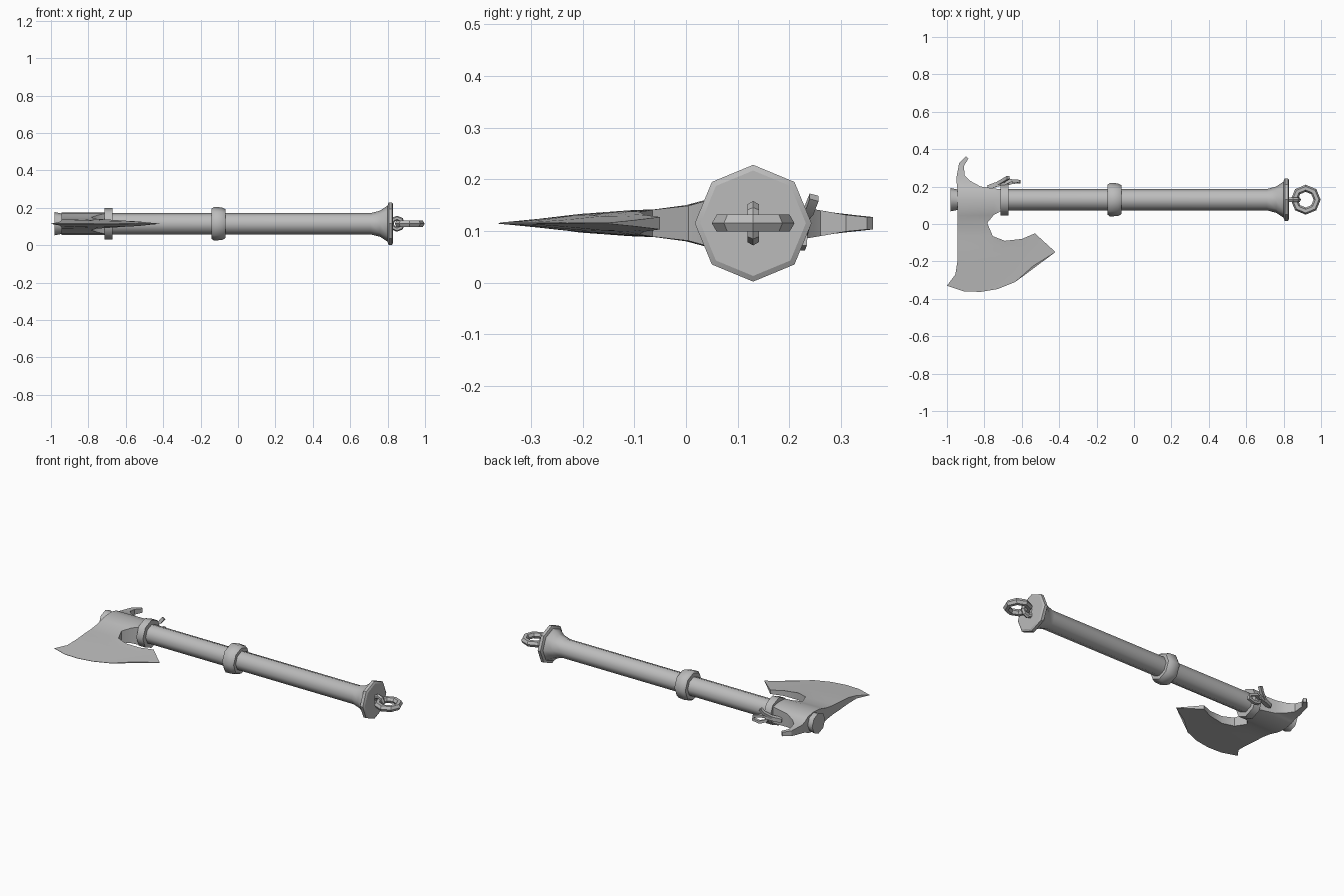
import bpy, bmesh, math
from mathutils import Vector

if "Cube" in bpy.data.objects:
    bpy.data.objects.remove(bpy.data.objects["Cube"])

AXIS_Y, AXIS_Z = 0.13, 0.115

grey = bpy.data.materials.new("plain grey")
grey.use_nodes = True
COLOUR = (0.5, 0.5, 0.5, 1)
grey.diffuse_color = COLOUR
grey.node_tree.nodes["Principled BSDF"].inputs["Base Color"].default_value = COLOUR


def finish(name, bm, angle):
    bmesh.ops.remove_doubles(bm, verts=bm.verts, dist=0.0005)
    bmesh.ops.recalc_face_normals(bm, faces=bm.faces)
    mesh = bpy.data.meshes.new(name)
    bm.to_mesh(mesh)
    bm.free()
    mesh.materials.append(grey)
    obj = bpy.data.objects.new(name, mesh)
    bpy.context.collection.objects.link(obj)
    bpy.ops.object.select_all(action="DESELECT")
    obj.select_set(True)
    bpy.context.view_layer.objects.active = obj
    bpy.ops.object.shade_smooth_by_angle(angle=math.radians(angle))
    return obj


def skin(bm, rings, closed=False):
    """Join rings of points with quads; cap the ends unless the rings form a loop."""
    loops = [[bm.verts.new(p) for p in ring] for ring in rings]
    n = len(loops[0])
    pairs = list(zip(loops, loops[1:] + loops[:1])) if closed else list(zip(loops, loops[1:]))
    for a, b in pairs:
        for i in range(n):
            j = (i + 1) % n
            bm.faces.new((a[i], a[j], b[j], b[i]))
    if not closed:
        bm.faces.new(loops[0])
        bm.faces.new(loops[-1])


def lathe(name, profile, sides=8, angle=46):
    """Turn (x, radius) pairs about the handle axis."""
    bm = bmesh.new()
    turns = [math.tau * k / sides for k in range(sides)]
    skin(bm, [[(x, AXIS_Y + r * math.cos(a), AXIS_Z + r * math.sin(a)) for a in turns]
              for x, r in profile])
    return finish(name, bm, angle)


def link(name, x, major, minor, upright, sides=8):
    """A chain link lying flat, or standing upright, on the handle axis."""
    bm = bmesh.new()
    rings = []
    for k in range(sides):
        a = math.tau * k / sides
        ring = []
        for m in range(6):
            b = math.tau * m / 6
            r, h = major + minor * math.cos(b), minor * math.sin(b)
            u, v = r * math.cos(a), r * math.sin(a)
            ring.append((x + u, AXIS_Y + (h if upright else v), AXIS_Z + (v if upright else h)))
        rings.append(ring)
    skin(bm, rings, closed=True)
    return finish(name, bm, 35)


def strip(name, points, size, closed=False):
    """A square cord that follows a path."""
    pts = [Vector(p) for p in points]
    n = len(pts)
    bm = bmesh.new()
    rings = []
    for i, p in enumerate(pts):
        ahead = pts[(i + 1) % n] if closed else pts[min(i + 1, n - 1)]
        behind = pts[i - 1] if closed else pts[max(i - 1, 0)]
        d = (ahead - behind).normalized()
        side = d.cross(Vector((0, 1, 0))).normalized()
        up = side.cross(d)
        rings.append([p + (side * s + up * t) * size
                      for s, t in ((-1, -1), (1, -1), (1, 1), (-1, 1))])
    skin(bm, rings, closed)
    return finish(name, bm, 30)


def spread(points, count=7):
    """Space points evenly by index along a polyline."""
    out = []
    for k in range(count):
        f = k * (len(points) - 1) / (count - 1)
        i = min(int(f), len(points) - 2)
        out.append(Vector(points[i]).lerp(Vector(points[i + 1]), f - i))
    return out


# Handle, pommel and collars
lathe("handle", [(-0.98, 0.062), (-0.945, 0.055), (-0.71, 0.057), (0.71, 0.057),
                 (0.76, 0.07), (0.805, 0.1)])
lathe("pommel_cap", [(0.80, 0.1), (0.806, 0.113), (0.824, 0.113), (0.83, 0.102)], angle=30)
lathe("middle_collar", [(-0.142, 0.055), (-0.142, 0.08), (-0.128, 0.09), (-0.085, 0.087),
                        (-0.067, 0.077), (-0.067, 0.055)])
lathe("head_collar", [(-0.714, 0.055), (-0.714, 0.084), (-0.67, 0.084), (-0.67, 0.055)])

# Hanging ring and its staple
link("pommel_staple", 0.85, 0.03, 0.013, True)
link("hanging_ring", 0.918, 0.061, 0.019, False)

# Axe head: rows from back spike to cutting edge, with half thickness at left and right
ROWS = [
    ([(-0.899, 0.362), (-0.885, 0.35)], 0.012, 0.012),
    ([(-0.935, 0.325), (-0.91, 0.31)], 0.016, 0.016),
    ([(-0.95, 0.245), (-0.905, 0.26)], 0.025, 0.025),
    ([(-0.947, 0.21), (-0.875, 0.23)], 0.033, 0.03),
    ([(-0.945, 0.19), (-0.82, 0.2)], 0.045, 0.04),
    ([(-0.945, 0.18), (-0.71, 0.185)], 0.05, 0.05),
    ([(-0.945, 0.13), (-0.71, 0.13)], 0.059, 0.059),
    ([(-0.945, 0.07), (-0.71, 0.07)], 0.054, 0.054),
    ([(-0.945, 0.045), (-0.75, 0.048)], 0.047, 0.046),
    ([(-0.945, 0.0), (-0.785, 0.005)], 0.035, 0.034),
    ([(-0.945, -0.06), (-0.755, -0.065)], 0.027, 0.026),
    ([(-0.945, -0.11), (-0.82, -0.12), (-0.69, -0.09)], 0.025, 0.022),
    ([(-0.945, -0.15), (-0.78, -0.16), (-0.60, -0.08)], 0.022, 0.016),
    ([(-0.945, -0.205), (-0.79, -0.21), (-0.66, -0.16), (-0.53, -0.05)], 0.018, 0.012),
    ([(-0.955, -0.27), (-0.89, -0.285), (-0.82, -0.285), (-0.74, -0.27),
      (-0.65, -0.23), (-0.57, -0.16), (-0.475, -0.1)], 0.009, 0.006),
    ([(-1.0, -0.33), (-0.91, -0.36), (-0.82, -0.363), (-0.73, -0.348),
      (-0.635, -0.31), (-0.54, -0.225), (-0.42, -0.15)], 0.001, 0.001),
]
head = bmesh.new()
sections = []
for points, t_left, t_right in ROWS:
    across = spread(points)
    top, low = [], []
    for k, p in enumerate(across):
        t = t_left + (t_right - t_left) * k / (len(across) - 1)
        top.append((p.x, p.y, AXIS_Z + t))
        low.append((p.x, p.y, AXIS_Z - t))
    sections.append(top + low[::-1])
skin(head, sections)
finish("axe_head", head, 30)

# Cord tied behind the collar: knot, loop and loose end
strip("cord_knot", [(-0.78, 0.195, 0.105), (-0.74, 0.21, 0.11), (-0.69, 0.22, 0.115)], 0.012)
strip("cord_tail", [(-0.73, 0.215, 0.115), (-0.69, 0.238, 0.14), (-0.672, 0.248, 0.165)], 0.009)
strip("cord_loop", [(-0.70, 0.212, 0.11), (-0.66, 0.232, 0.115), (-0.615, 0.228, 0.1),
                    (-0.612, 0.226, 0.078), (-0.65, 0.222, 0.07), (-0.69, 0.212, 0.085)],
      0.008, closed=True)
